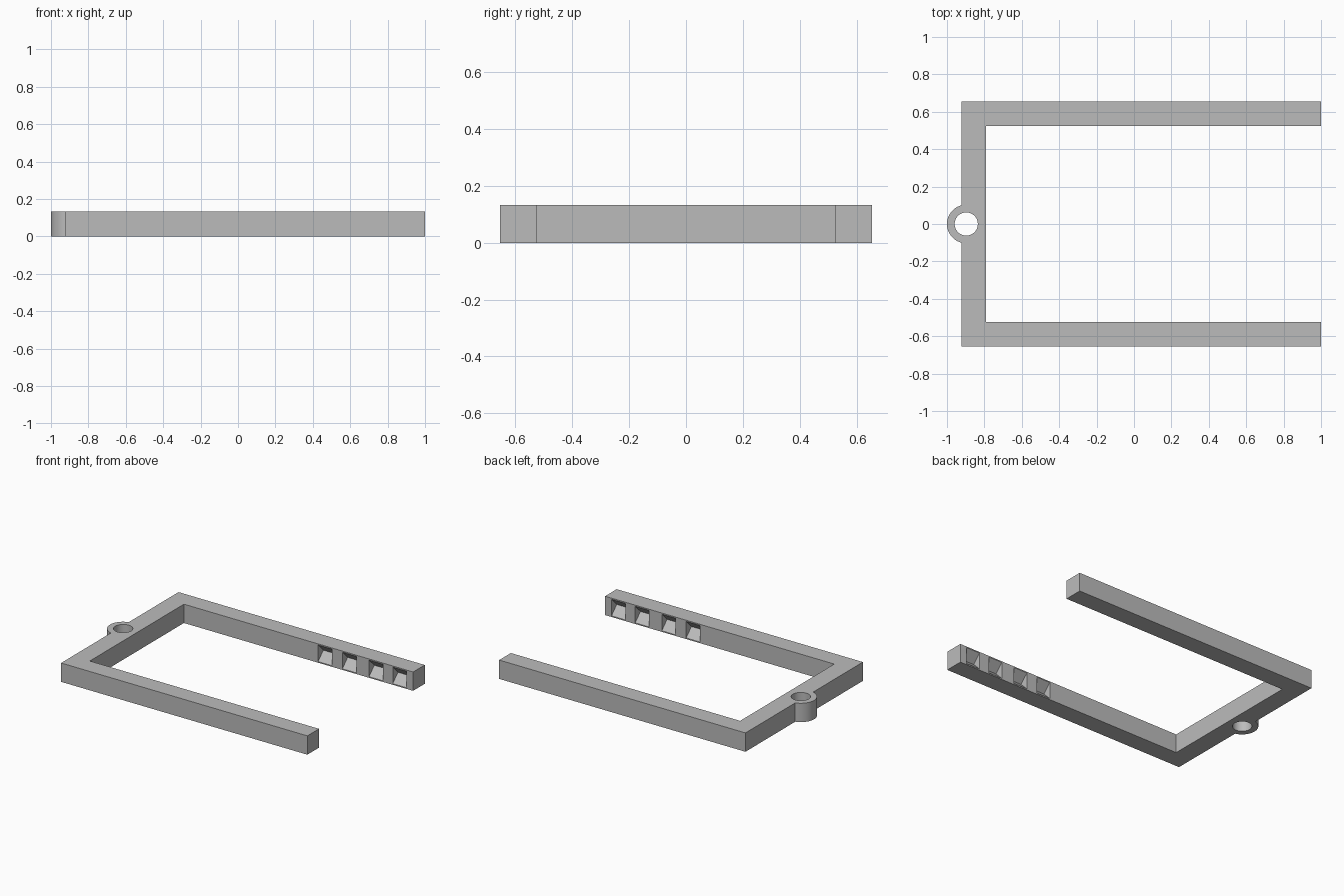
import bpy
import bmesh
import math

if "Cube" in bpy.data.objects:
    bpy.data.objects.remove(bpy.data.objects["Cube"], do_unlink=True)

HEIGHT = 0.133
BACK, INNER_X, TIP = -0.923, -0.79, 1.0      # wall and arm limits along x
OUTER_Y, INNER_Y = 0.655, 0.525              # arm limits along y
RING_X, RING_R, HOLE_R = -0.897, 0.103, 0.062

grey = bpy.data.materials.new("plain grey")
grey.use_nodes = True
grey.diffuse_color = (0.5, 0.5, 0.5, 1)
grey.node_tree.nodes["Principled BSDF"].inputs["Base Color"].default_value = (0.5, 0.5, 0.5, 1)


def prism(name, points, offset):
    """Extrude a closed outline of 3D points by an offset."""
    bm = bmesh.new()
    face = bm.faces.new([bm.verts.new(p) for p in points])
    moved = bmesh.ops.extrude_face_region(bm, geom=[face])["geom"]
    bmesh.ops.translate(bm, vec=offset, verts=[v for v in moved if isinstance(v, bmesh.types.BMVert)])
    bmesh.ops.recalc_face_normals(bm, faces=bm.faces)
    mesh = bpy.data.meshes.new(name)
    bm.to_mesh(mesh)
    bm.free()
    mesh.materials.append(grey)
    obj = bpy.data.objects.new(name, mesh)
    bpy.context.collection.objects.link(obj)
    return obj


def cut(target, cutter):
    """Subtract a cutter, then discard it."""
    cutter.hide_render = True
    mod = target.modifiers.new("cut", "BOOLEAN")
    mod.operation, mod.solver, mod.object = "DIFFERENCE", "EXACT", cutter
    bpy.context.view_layer.objects.active = target
    bpy.ops.object.modifier_apply(modifier=mod.name)
    bpy.data.objects.remove(cutter, do_unlink=True)


# U-shaped frame with a rounded eyelet bulging from the back wall
half = math.acos((RING_X - BACK) / RING_R)
arc = [math.pi - half + 2 * half * i / 32 for i in range(33)]
outline = [(BACK, OUTER_Y)]
outline += [(RING_X + RING_R * math.cos(a), RING_R * math.sin(a)) for a in arc]
outline += [(BACK, -OUTER_Y), (TIP, -OUTER_Y), (TIP, -INNER_Y), (INNER_X, -INNER_Y),
            (INNER_X, INNER_Y), (TIP, INNER_Y), (TIP, OUTER_Y)]
frame = prism("u_frame", [(x, y, 0) for x, y in outline], (0, 0, HEIGHT))

# Eyelet hole
circle = [math.tau * i / 48 for i in range(48)]
cut(frame, prism("eyelet_hole_cutter",
                 [(RING_X + HOLE_R * math.cos(a), HOLE_R * math.sin(a), -0.1) for a in circle],
                 (0, 0, 0.4)))

# V-shaped notches in the inner face of both arms
DEPTH, WIDTH, MARGIN = 0.058, 0.108, 0.008
mid = HEIGHT / 2
reach = mid - MARGIN
for side in (-1, 1):
    for centre in (0.312, 0.502, 0.71, 0.895):
        x = centre - WIDTH / 2
        lip = side * (INNER_Y - 0.02)
        face_y = side * INNER_Y
        profile = [(x, lip, mid - reach), (x, face_y, mid - reach),
                   (x, face_y + side * DEPTH, mid),
                   (x, face_y, mid + reach), (x, lip, mid + reach)]
        cut(frame, prism("notch_cutter", profile, (WIDTH, 0, 0)))

# Smooth eyelet, crisp edges elsewhere
frame.select_set(True)
bpy.context.view_layer.objects.active = frame
bpy.ops.object.shade_smooth_by_angle(angle=math.radians(30))
